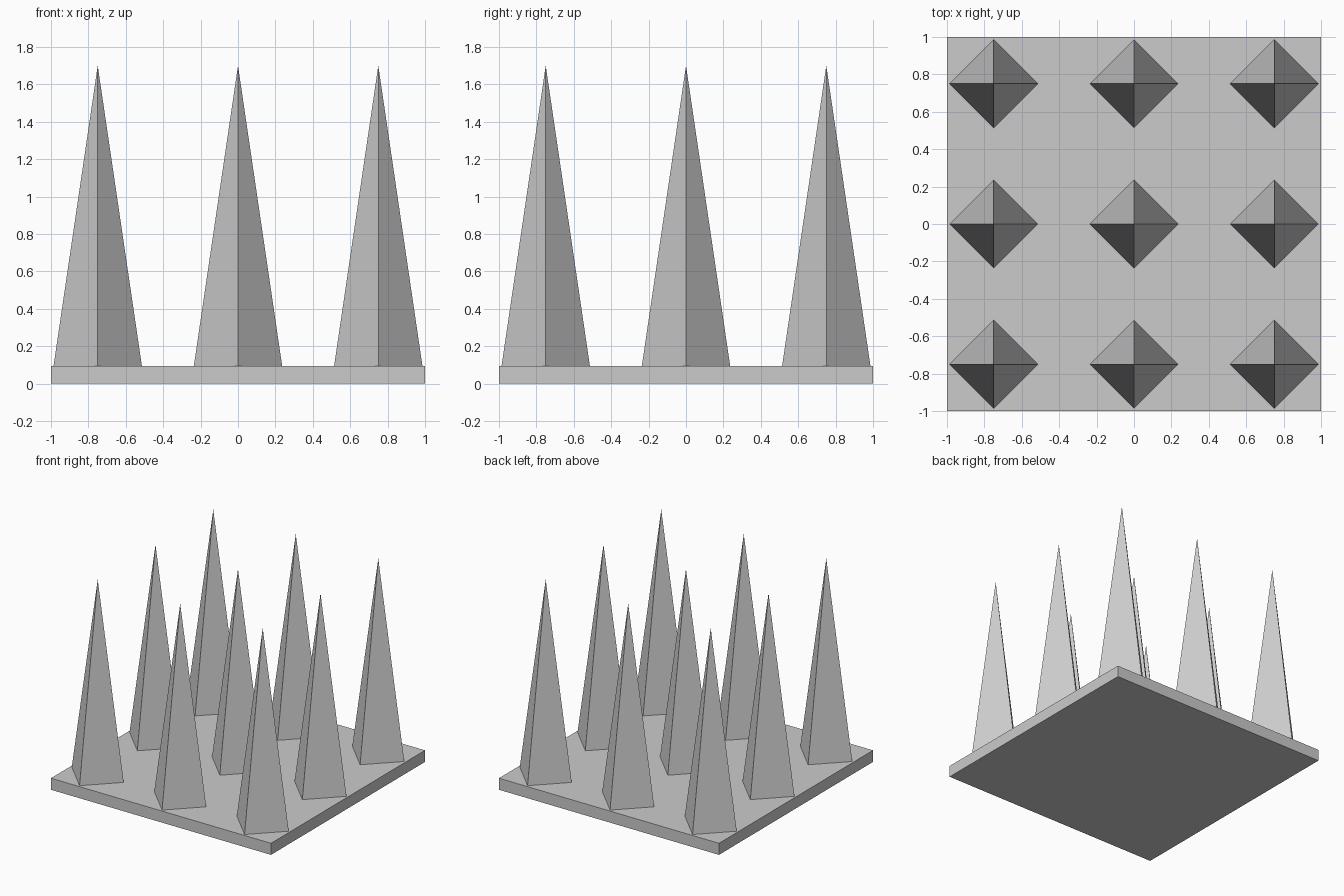
import bpy
from math import pi

if "Cube" in bpy.data.objects:
    bpy.data.objects.remove(bpy.data.objects["Cube"])

PLATE_H = 0.095    # plate thickness
TIP_Z = 1.70       # height of the spike tips
SINK_Z = 0.05      # spike bottoms are buried in the plate
SLOPE = 0.25 / TIP_Z

# Square base plate
bpy.ops.mesh.primitive_cube_add(size=1, location=(0, 0, PLATE_H / 2))
plate = bpy.context.object
plate.name = "base_plate"
plate.scale = (2, 2, PLATE_H)


# Four-sided spike with its corners on the x and y axes
def add_spike(x, y, name):
    depth = TIP_Z - SINK_Z
    bpy.ops.mesh.primitive_cone_add(
        vertices=4, radius1=SLOPE * depth, radius2=0, depth=depth,
        location=(x, y, SINK_Z + depth / 2))
    bpy.context.object.name = name


# Three by three grid of spikes
for row, y in enumerate((-0.75, 0, 0.75)):
    for col, x in enumerate((-0.75, 0, 0.75)):
        add_spike(x, y, f"spike_{row + 1}_{col + 1}")
